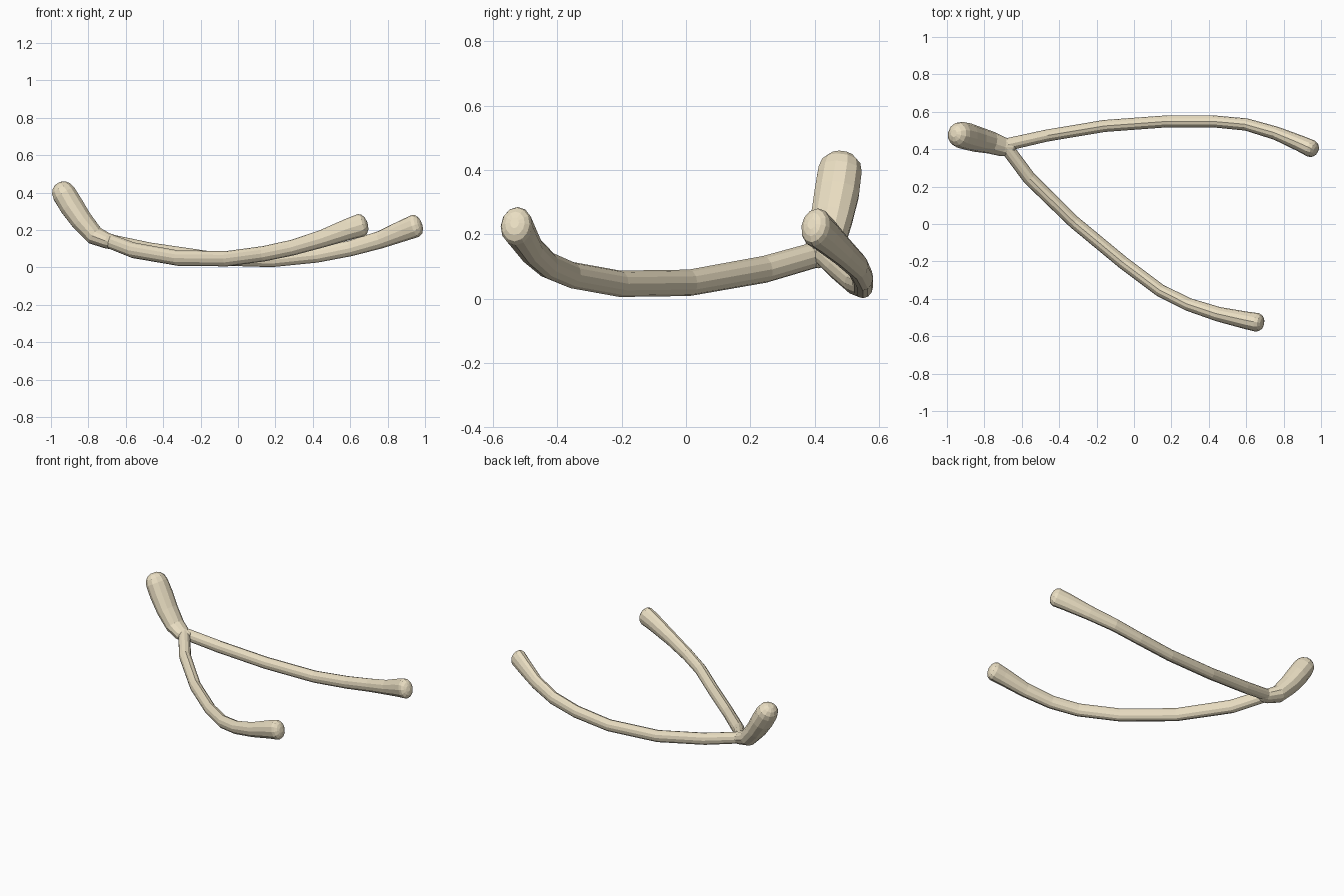
import bpy, bmesh, math
from mathutils import Vector

bone = bpy.data.materials.new("bone")
bone.diffuse_color = (0.82, 0.73, 0.54, 1)
SIDES = 12
UP = Vector((0, 0, 1))


def tapered_tube(name, rows, cap_start, cap_end):
    """Oval tube through rows of (x, y, z, half width, half height), with domed ends."""
    pts = [Vector(r[:3]) for r in rows]
    rings = []
    for i, r in enumerate(rows):
        a, b = pts[max(i - 1, 0)], pts[min(i + 1, len(pts) - 1)]
        rings.append((pts[i], (b - a).normalized(), r[3], r[4]))

    def dome(ring, sign, length):
        c, t, w, h = ring
        return [(c + t * sign * length * math.sin(math.radians(d)), t,
                 w * math.cos(math.radians(d)), h * math.cos(math.radians(d)))
                for d in (28, 52, 74)]
    rings = dome(rings[0], -1, cap_start)[::-1] + rings + dome(rings[-1], 1, cap_end)

    bm = bmesh.new()
    loops = []
    for c, t, w, h in rings:
        side = t.cross(UP).normalized()
        up = side.cross(t)
        loops.append([bm.verts.new(c + side * w * math.cos(k * math.tau / SIDES)
                                   + up * h * math.sin(k * math.tau / SIDES))
                      for k in range(SIDES)])
    for p, q in zip(loops, loops[1:]):
        for k in range(SIDES):
            n = (k + 1) % SIDES
            bm.faces.new((p[k], p[n], q[n], q[k]))
    bm.faces.new(loops[0])
    bm.faces.new(loops[-1])
    bmesh.ops.recalc_face_normals(bm, faces=bm.faces)
    mesh = bpy.data.meshes.new(name)
    bm.to_mesh(mesh)
    bm.free()
    mesh.materials.append(bone)
    ob = bpy.data.objects.new(name, mesh)
    bpy.context.collection.objects.link(ob)
    return ob


# Long back prong
tapered_tube("back_prong", [
    (-0.70, 0.420, 0.145, 0.034, 0.036),
    (-0.47, 0.472, 0.095, 0.032, 0.038),
    (-0.16, 0.524, 0.050, 0.032, 0.038),
    (0.18, 0.549, 0.040, 0.032, 0.038),
    (0.42, 0.549, 0.066, 0.032, 0.040),
    (0.60, 0.532, 0.102, 0.033, 0.042),
    (0.76, 0.485, 0.148, 0.036, 0.047),
    (0.89, 0.430, 0.200, 0.043, 0.058),
    (0.948, 0.403, 0.222, 0.047, 0.062)], 0.03, 0.036)

# Front prong
tapered_tube("front_prong", [
    (-0.69, 0.420, 0.142, 0.036, 0.040),
    (-0.56, 0.245, 0.092, 0.036, 0.042),
    (-0.32, 0.010, 0.050, 0.034, 0.041),
    (-0.06, -0.205, 0.047, 0.034, 0.041),
    (0.14, -0.355, 0.074, 0.034, 0.041),
    (0.29, -0.430, 0.106, 0.035, 0.042),
    (0.45, -0.482, 0.154, 0.039, 0.047),
    (0.60, -0.515, 0.208, 0.047, 0.058),
    (0.658, -0.526, 0.226, 0.050, 0.062)], 0.03, 0.036)

# Thick head where the prongs meet
tapered_tube("head", [
    (-0.655, 0.410, 0.132, 0.040, 0.038),
    (-0.70, 0.413, 0.143, 0.052, 0.042),
    (-0.765, 0.435, 0.170, 0.060, 0.052),
    (-0.835, 0.452, 0.250, 0.068, 0.060),
    (-0.89, 0.468, 0.330, 0.072, 0.066),
    (-0.930, 0.477, 0.395, 0.070, 0.065)], 0.02, 0.066)
